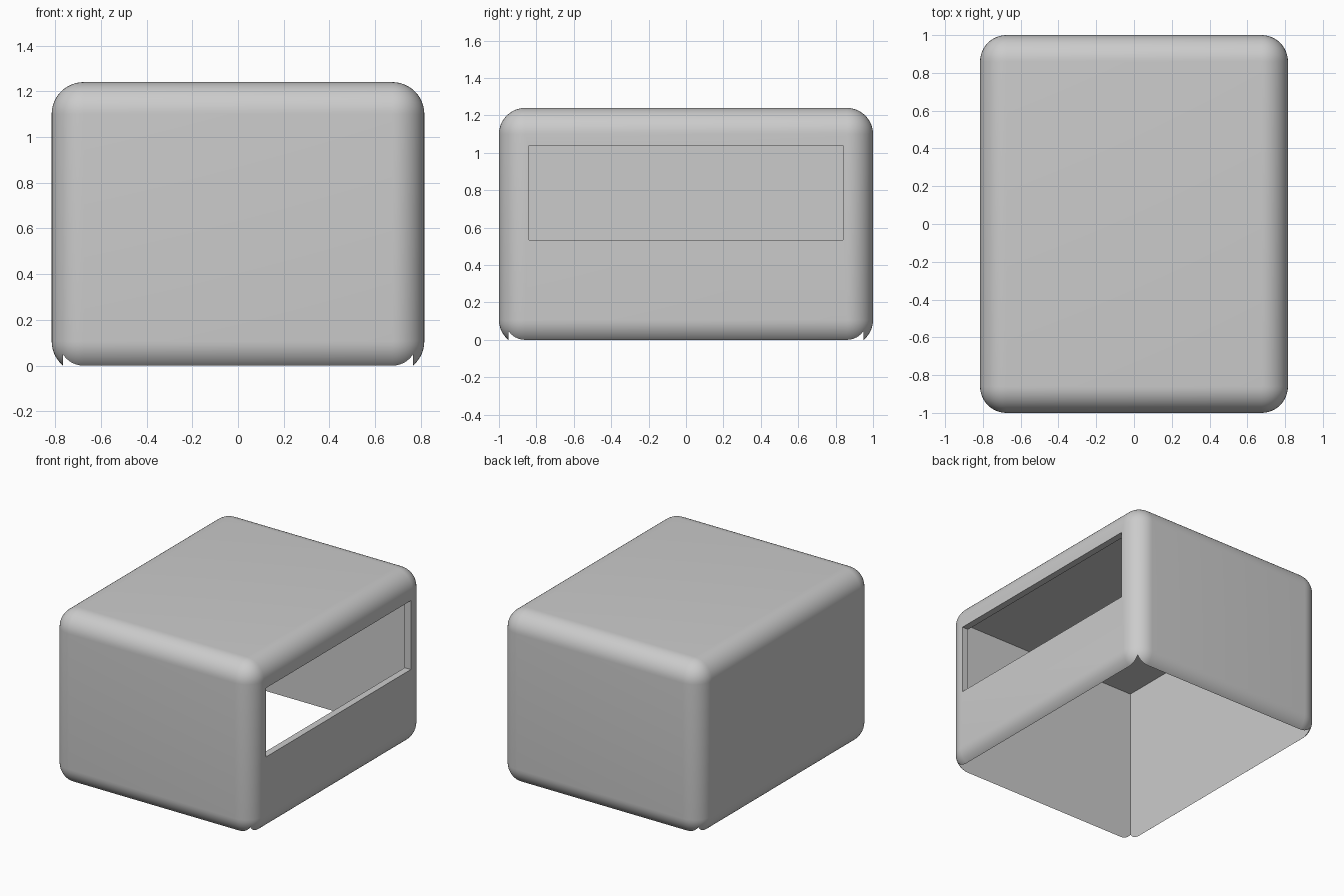
import bpy
import math

if "Cube" in bpy.data.objects:
    bpy.data.objects.remove(bpy.data.objects["Cube"], do_unlink=True)

WIDTH, DEPTH, TOP = 1.63, 2.0, 1.24
WALL, ROOF, RADIUS = 0.05, 0.09, 0.14
BASE = -0.033  # rounded bottom, trimmed to z = 0 by the open cavity

gray = bpy.data.materials.new("light_gray")
gray.use_nodes = True
color = (0.6, 0.6, 0.6, 1)
gray.diffuse_color = color
gray.node_tree.nodes["Principled BSDF"].inputs["Base Color"].default_value = color


def box(name, low, high):
    """Axis-aligned box between two corners."""
    center = [(a + b) / 2 for a, b in zip(low, high)]
    bpy.ops.mesh.primitive_cube_add(size=1, location=center)
    obj = bpy.context.object
    obj.name = name
    obj.scale = [b - a for a, b in zip(low, high)]
    bpy.ops.object.transform_apply(location=True, rotation=False, scale=True)
    obj.data.materials.append(gray)
    return obj


# Rounded outer body
cover = box("cover_shell", (-WIDTH / 2, -DEPTH / 2, BASE), (WIDTH / 2, DEPTH / 2, TOP))
bevel = cover.modifiers.new("rounded_edges", "BEVEL")
bevel.width = RADIUS
bevel.segments = 12

# Open-bottomed cavity and side window
x, y = WIDTH / 2 - WALL, DEPTH / 2 - WALL
cutters = [
    box("cavity_cutter", (-x, -y, -1), (x, y, TOP - ROOF)),
    box("window_cutter", (0.5, -0.84, 0.535), (1.2, 0.84, 1.04)),
]
for cutter in cutters:
    cutter.hide_render = True
    cut = cover.modifiers.new(cutter.name, "BOOLEAN")
    cut.operation = "DIFFERENCE"
    cut.solver = "EXACT"
    cut.object = cutter

# Bake the cuts, then shade the fillets smooth
bpy.ops.object.select_all(action="DESELECT")
cover.select_set(True)
bpy.context.view_layer.objects.active = cover
for name in [m.name for m in cover.modifiers]:
    bpy.ops.object.modifier_apply(modifier=name)
for cutter in cutters:
    bpy.data.objects.remove(cutter, do_unlink=True)
bpy.ops.object.shade_smooth_by_angle(angle=math.radians(30))
